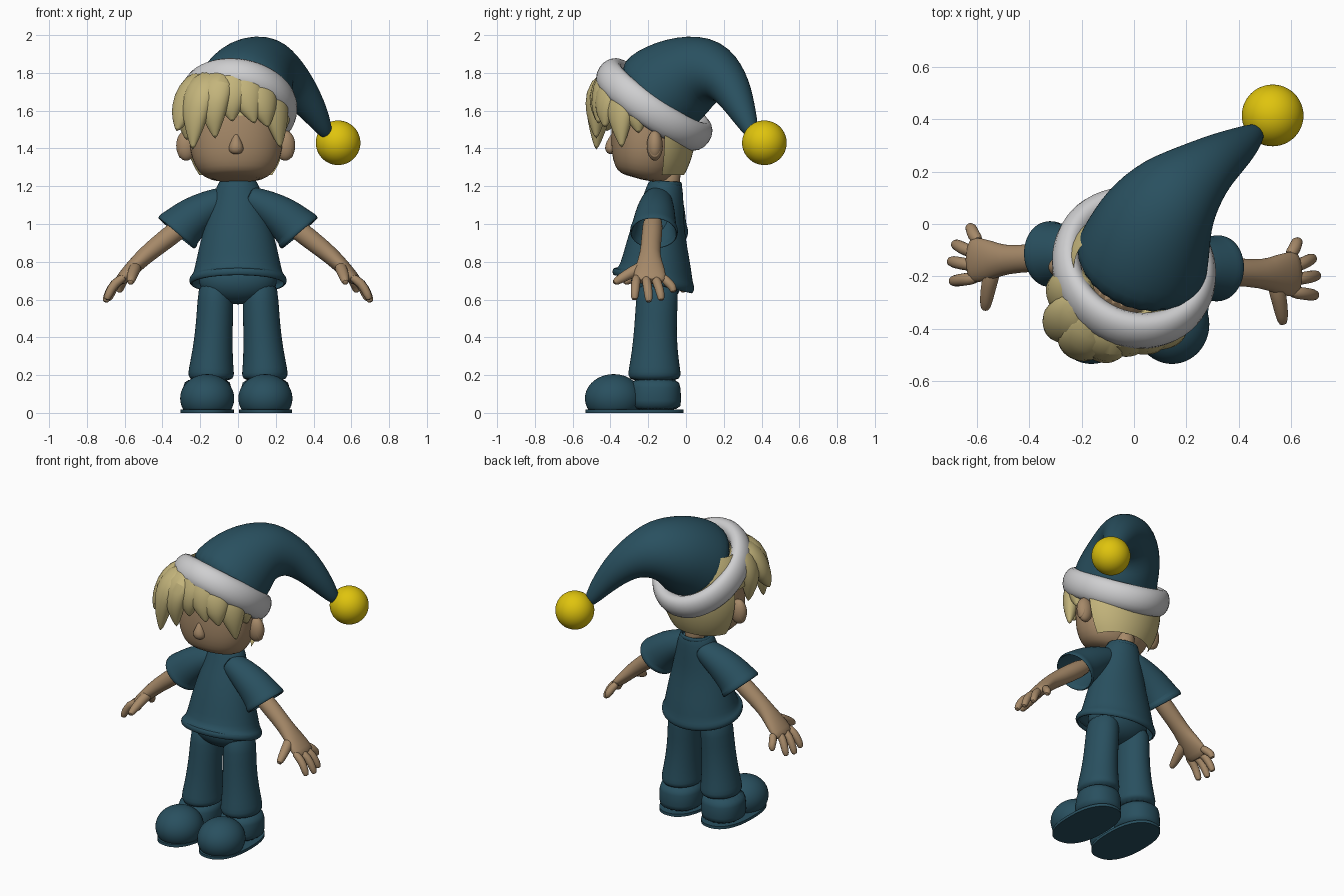
import bpy, bmesh, math
from mathutils import Vector

cube = bpy.data.objects.get("Cube")
if cube:
    bpy.data.objects.remove(cube, do_unlink=True)


def material(name, rgb):
    m = bpy.data.materials.new(name)
    m.use_nodes = True
    m.diffuse_color = (*rgb, 1)
    m.node_tree.nodes["Principled BSDF"].inputs["Base Color"].default_value = (*rgb, 1)
    return m


TEAL = material("teal cloth", (0.022, 0.08, 0.115))
SKIN = material("skin", (0.38, 0.25, 0.14))
HAIR = material("straw hair", (0.55, 0.46, 0.2))
WHITE = material("white trim", (0.62, 0.62, 0.63))
YELLOW = material("yellow pompom", (0.74, 0.55, 0.004))
X, Y = Vector((1, 0, 0)), Vector((0, 1, 0))
parts = []


def finish(bm, name, mat, subsurf=0, wall=0):
    bmesh.ops.recalc_face_normals(bm, faces=bm.faces)
    mesh = bpy.data.meshes.new(name)
    bm.to_mesh(mesh)
    bm.free()
    mesh.materials.append(mat)
    ob = bpy.data.objects.new(name, mesh)
    bpy.context.collection.objects.link(ob)
    if wall:
        ob.modifiers.new("wall", "SOLIDIFY").thickness = wall
    if subsurf:
        mod = ob.modifiers.new("smooth", "SUBSURF")
        mod.levels = mod.render_levels = subsurf
    parts.append(ob)
    return ob


def loft(name, mat, rings, ref=X, sides=20, power=1.0, caps=True, subsurf=1, wall=0):
    """Skin rounded rings (x, y, z, radius along ref, other radius) along a path."""
    bm = bmesh.new()
    pts = [Vector(r[:3]) for r in rings]
    loops = []
    for i, ring in enumerate(rings):
        t = (pts[min(i + 1, len(pts) - 1)] - pts[max(i - 1, 0)]).normalized()
        u = (ref - t * ref.dot(t)).normalized()
        v = t.cross(u)
        loop = []
        for k in range(sides):
            c, s = math.cos(math.tau * k / sides), math.sin(math.tau * k / sides)
            c, s = (math.copysign(abs(w) ** power, w) for w in (c, s))
            loop.append(bm.verts.new(pts[i] + u * c * ring[3] + v * s * ring[-1]))
        loops.append(loop)
    for a, b in zip(loops, loops[1:]):
        for k in range(sides):
            n = (k + 1) % sides
            bm.faces.new((a[k], a[n], b[n], b[k]))
    if caps:
        bm.faces.new(loops[0])
        bm.faces.new(loops[-1])
    return finish(bm, name, mat, subsurf, wall)


def ball(name, mat, centre, size, floor=None, keep=None):
    """Ellipsoid, optionally flattened at a floor height or trimmed by a rule."""
    bm = bmesh.new()
    bmesh.ops.create_uvsphere(bm, u_segments=48, v_segments=32, radius=1)
    for v in bm.verts:
        v.co = Vector(centre) + Vector([c * s for c, s in zip(v.co, size)])
        if floor is not None:
            v.co.z = max(v.co.z, floor)
    if keep:
        drop = [f for f in bm.faces if not keep(f.calc_center_median())]
        bmesh.ops.delete(bm, geom=drop, context="FACES")
    return finish(bm, name, mat)


# Shirt body, collar, hem and hips
loft("shirt", TEAL, [
    (0, -.11, 1.225, .10, .085), (0, -.112, 1.19, .118, .097), (0, -.125, 1.1, .142, .115),
    (0, -.145, 1.0, .175, .137), (0, -.156, .88, .207, .165), (0, -.16, .77, .23, .19),
    (0, -.166, .732, .24, .204), (0, -.169, .718, .258, .222), (0, -.175, .695, .262, .225),
    (0, -.179, .678, .25, .213)], caps=False, wall=.012, sides=28)
loft("collar", TEAL, [(0, -.108, 1.20, .107, .09), (0, -.106, 1.23, .102, .086)],
     caps=False, wall=.014)
ball("hips", TEAL, (0, -.155, .70), (.205, .135, .125))

# Arms, sleeves, hands, legs and shoes
for s, side in ((1, "left"), (-1, "right")):
    def limb(rings):
        return [(s * r[0], r[1] - s * .027, *r[2:]) for r in rings]

    loft(side + "_sleeve", TEAL, limb([
        (.05, -.125, 1.14, .075, .065), (.14, -.13, 1.098, .094, .088),
        (.235, -.137, 1.04, .11, .11), (.302, -.142, .98, .12, .121),
        (.31, -.142, .971, .129, .13), (.328, -.143, .95, .129, .13)]),
        ref=Y, caps=False, wall=.012)
    loft(side + "_arm", SKIN, limb([
        (.2, -.145, 1.06, .055), (.38, -.155, .922, .055), (.49, -.165, .835, .052, .047),
        (.55, -.165, .775, .078, .042), (.61, -.165, .715, .09, .034),
        (.632, -.165, .69, .078, .026)]), ref=Y)
    tips = [(.632, -.04, .635), (.688, -.105, .592), (.704, -.17, .583), (.697, -.245, .595)]
    for n, (x, y, z) in enumerate(tips):
        by = -.098 - .045 * n
        loft(f"{side}_finger_{n + 1}", SKIN, limb([
            (.59, by, .725, .024), (.59 + (x - .59) * .6, (by + y) / 2, .69, .026),
            (x - .01, y, z + .03, .024), (x, y, z, .016)]), ref=Y, sides=10)
    loft(side + "_thumb", SKIN, limb([
        (.535, -.18, .785, .037), (.555, -.26, .745, .032), (.565, -.32, .71, .027),
        (.57, -.36, .685, .017)]), sides=10)

    loft(side + "_trouser_leg", TEAL, [
        (s * .115, -.145, .72, .09, .11), (s * .12, -.155, .58, .097, .112),
        (s * .126, -.162, .45, .099, .113), (s * .135, -.165, .32, .108, .123),
        (s * .142, -.167, .225, .121, .139), (s * .142, -.167, .20, .124, .142),
        (s * .142, -.167, .165, .11, .128)])
    foot = s * .154 - .009
    loft(side + "_sole", TEAL, [(foot, -.272, 0, .141, .26), (foot, -.272, .018, .141, .26)],
         power=.85, sides=48, subsurf=0)
    ball(side + "_shoe_toe", TEAL, (foot, -.383, .077), (.143, .152, .128), floor=.012)
    loft(side + "_shoe_heel", TEAL, [
        (foot, -.165, .01, .128, .139), (foot, -.165, .06, .133, .141),
        (foot, -.162, .14, .131, .136), (foot, -.162, .185, .118, .125)], power=.9)

# Neck, head, nose and ears
loft("neck", SKIN, [(0, -.10, 1.15, .062), (0, -.09, 1.22, .058), (-.005, -.08, 1.33, .06)])
loft("head", SKIN, [
    (-.01, -.235, 1.235, .12, .09), (-.01, -.23, 1.255, .18, .14), (-.01, -.22, 1.31, .222, .17),
    (-.01, -.207, 1.39, .247, .193), (-.01, -.2, 1.5, .25, .198), (-.01, -.19, 1.62, .24, .195),
    (-.01, -.18, 1.74, .17, .15)], power=.93, sides=28)
loft("nose", SKIN, [(-.01, -.375, 1.49, .01), (-.01, -.385, 1.45, .022, .026),
                    (-.01, -.392, 1.41, .042, .042), (-.01, -.39, 1.385, .04, .036),
                    (-.01, -.388, 1.37, .02)], sides=14)
for s, side in ((1, "left"), (-1, "right")):
    ball(side + "_ear", SKIN, (s * .262 - .012, -.165, 1.415), (.053, .042, .08))
    bpy.ops.mesh.primitive_torus_add(major_radius=.046, minor_radius=.012, major_segments=28,
                                     minor_segments=10, location=(s * .282 - .012, -.165, 1.418),
                                     rotation=(0, math.pi / 2 - s * .15, 0))
    rim = bpy.context.object
    rim.name, rim.scale = side + "_ear_rim", (1.2, .65, 1)
    rim.data.materials.append(SKIN)
    parts.append(rim)

# Hair: trimmed back cap plus overlapping fringe tufts
ball("hair_cap", HAIR, (-.012, -.17, 1.535), (.282, .226, .39),
     keep=lambda c: 1.58 < c.z < 1.78 or (c.y > -.125 and 1.27 < c.z < 1.78))
tufts = [  # middle x, y, z and tip x, y, z
    (-.285, -.28, 1.62, -.27, -.27, 1.44), (-.285, -.385, 1.61, -.325, -.42, 1.49),
    (-.225, -.46, 1.61, -.24, -.475, 1.39), (-.135, -.475, 1.63, -.12, -.475, 1.45),
    (-.04, -.455, 1.66, -.03, -.47, 1.54), (.05, -.445, 1.66, .09, -.465, 1.53),
    (.13, -.42, 1.63, .16, -.43, 1.51), (.2, -.35, 1.6, .225, -.34, 1.40),
    (.225, -.26, 1.6, .24, -.25, 1.48)]
for n, (x, y, z, tx, ty, tz) in enumerate(tufts):
    loft(f"fringe_tuft_{n + 1}", HAIR, [
        (x * .55 - .02, y * .75, 1.79, .085, .055), (x * .88, y * .97, z + .1, .10, .062),
        (x, y, z, .09, .06), ((x + tx) / 2, (y + ty) / 2, (z + tz) / 2, .054, .044),
        (tx, ty, tz, .006)], ref=Vector((-y - .17, x, 0)), sides=14)

# Hat with drooping tail, trim band and pompom
loft("hat", TEAL, [
    (.012, -.185, 1.635, .265), (.037, -.12, 1.715, .257), (.09, .025, 1.79, .226),
    (.17, .135, 1.815, .182), (.285, .225, 1.755, .116), (.40, .295, 1.605, .076),
    (.462, .345, 1.49, .042), (.475, .355, 1.465, .022)], sides=28, subsurf=2)
bpy.ops.mesh.primitive_torus_add(major_radius=.262, minor_radius=.054, major_segments=56,
                                 minor_segments=16, location=(0, -.168, 1.633),
                                 rotation=(-.6, .2, 0))
band = bpy.context.object
band.name, band.scale = "hat_band", (1, 1.11, 1.55)
band.data.materials.append(WHITE)
parts.append(band)
ball("pompom", YELLOW, (.53, .415, 1.43), (.118, .118, .118))

# Smooth shading with crisp edges
bpy.ops.object.select_all(action="DESELECT")
for ob in parts:
    ob.select_set(True)
bpy.context.view_layer.objects.active = parts[0]
bpy.ops.object.shade_smooth_by_angle(angle=math.radians(50))
